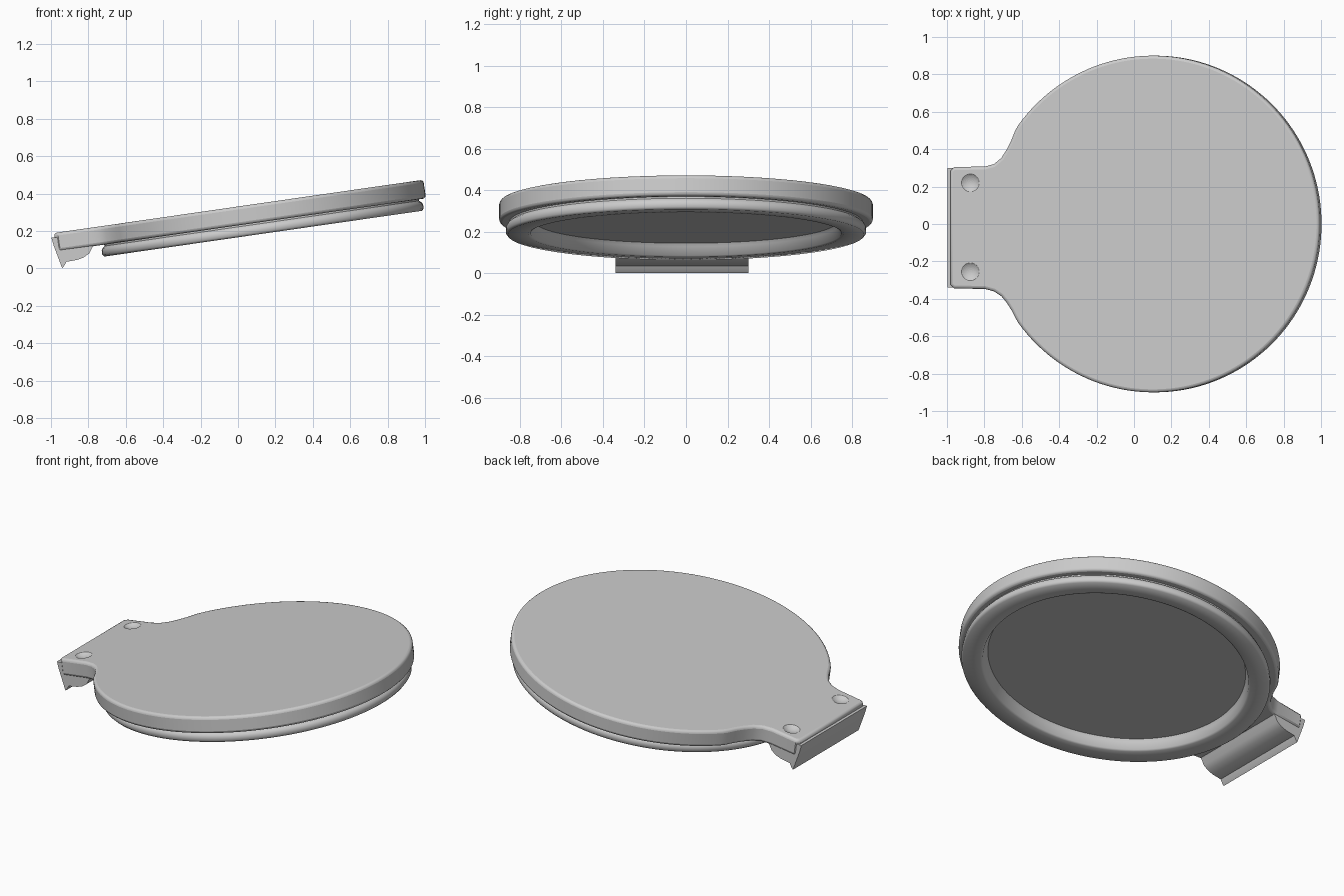
import bpy, bmesh, math
from mathutils import Matrix

if "Cube" in bpy.data.objects:
    bpy.data.objects.remove(bpy.data.objects["Cube"])

TILT = math.radians(8.2)
PLACE = Matrix.Translation((0.10, 0, 0.345)) @ Matrix.Rotation(-TILT, 4, 'Y')


def make_object(name, bm, matrix=PLACE):
    bmesh.ops.recalc_face_normals(bm, faces=bm.faces)
    mesh = bpy.data.meshes.new(name)
    bm.to_mesh(mesh)
    bm.free()
    obj = bpy.data.objects.new(name, mesh)
    bpy.context.collection.objects.link(obj)
    obj.matrix_world = matrix
    return obj


def prism(points, offset):
    """Solid made by sweeping a closed outline along a vector."""
    bm = bmesh.new()
    face = bm.faces.new([bm.verts.new(p) for p in points])
    new = bmesh.ops.extrude_face_region(bm, geom=[face])
    verts = [g for g in new['geom'] if isinstance(g, bmesh.types.BMVert)]
    bmesh.ops.translate(bm, verts=verts, vec=offset)
    return bm


def bevel(obj, width, angle=40):
    mod = obj.modifiers.new("Bevel", 'BEVEL')
    mod.width, mod.segments = width, 3
    mod.limit_method, mod.angle_limit = 'ANGLE', math.radians(angle)


def smooth(obj, angle=35):
    bpy.ops.object.select_all(action='DESELECT')
    obj.select_set(True)
    bpy.context.view_layer.objects.active = obj
    bpy.ops.object.shade_smooth_by_angle(angle=math.radians(angle))


# Lid plate: disc flowing through concave fillets into the hinge tab
neck = [(-0.745, 0.50), (-0.765, 0.45), (-0.79, 0.40), (-0.82, 0.353),
        (-0.86, 0.32), (-0.91, 0.307), (-1.075, 0.305), (-1.095, 0.285)]
lower_neck = [(x, -(y + 0.04 * min(1, max(0, (0.5 - y) / 0.18)))) for x, y in neck]
end, steps = math.radians(144), 120
arc = [(0.9 * math.cos(a), 0.9 * math.sin(a))
       for a in (-end + 2 * end * i / steps for i in range(steps + 1))]
outline = arc + neck + lower_neck[::-1]
plate = make_object("lid_plate", prism([(x, y, 0) for x, y in outline], (0, 0, -0.1)))
bevel(plate, 0.016, 50)

# Two shallow dimples in the tab
for i, y in enumerate((0.22, -0.255)):
    bm = bmesh.new()
    bmesh.ops.create_uvsphere(bm, u_segments=32, v_segments=24, radius=0.075,
                              matrix=Matrix.Translation((-0.985, y, 0.058)))
    cutter = make_object(f"dimple_cutter_{i + 1}", bm)
    cutter.hide_render = True
    cutter.hide_set(True)
    mod = plate.modifiers.new("Dimple", 'BOOLEAN')
    mod.operation, mod.object, mod.solver = 'DIFFERENCE', cutter, 'EXACT'
smooth(plate)

# Lower rim: turned ring with a groove under the plate and a recess inside
profile = [(0.85, -0.095), (0.85, -0.108), (0.862, -0.118), (0.868, -0.13),
           (0.868, -0.152), (0.858, -0.163), (0.76, -0.163), (0.748, -0.157),
           (0.735, -0.115), (0.722, -0.095)]
bm = bmesh.new()
verts = [bm.verts.new((r, 0, z)) for r, z in profile]
edges = [bm.edges.new(pair) for pair in zip(verts, verts[1:] + verts[:1])]
bmesh.ops.spin(bm, geom=verts + edges, cent=(0, 0, 0), axis=(0, 0, 1),
               angle=math.tau, steps=128, use_duplicate=False)
bmesh.ops.remove_doubles(bm, verts=bm.verts, dist=1e-4)
rim = make_object("lower_rim", bm, PLACE @ Matrix.Translation((0.012, 0, 0)))
smooth(rim, 50)

# Hinge block: cross-section below the tab, with a pointed lip at the back
section = [(-0.998, 0.165), (-0.985, 0.12), (-0.955, 0.04), (-0.94, 0.0),
           (-0.93, 0.012), (-0.918, 0.035), (-0.86, 0.045), (-0.825, 0.058),
           (-0.795, 0.08), (-0.78, 0.11), (-0.765, 0.125), (-0.78, 0.165)]
hinge = make_object("hinge_block", prism([(x, -0.34, z) for x, z in section], (0, 0.64, 0)),
                    Matrix.Identity(4))
smooth(hinge)
